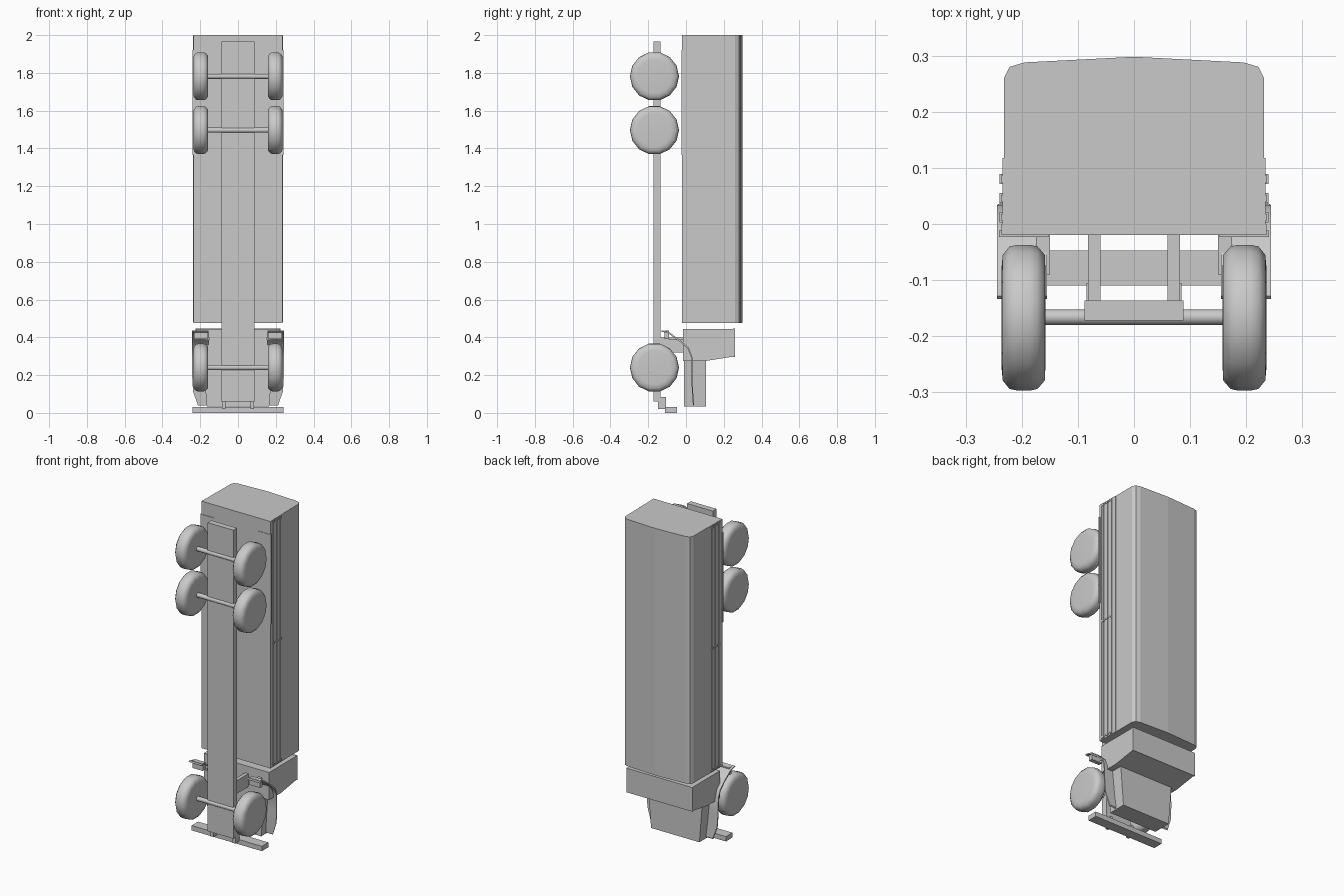
import bpy, bmesh, math

if "Cube" in bpy.data.objects:
    bpy.data.objects.remove(bpy.data.objects["Cube"])

grey = bpy.data.materials.new("plain_grey")
grey.diffuse_color = (0.588, 0.588, 0.588, 1)
grey.use_nodes = True
grey.node_tree.nodes["Principled BSDF"].inputs["Base Color"].default_value = grey.diffuse_color


def make(name, bm):
    bmesh.ops.recalc_face_normals(bm, faces=bm.faces)
    me = bpy.data.meshes.new(name)
    bm.to_mesh(me)
    bm.free()
    me.materials.append(grey)
    ob = bpy.data.objects.new(name, me)
    bpy.context.collection.objects.link(ob)
    return ob


def loft(name, rings):
    """Closed solid through rings of equal point count."""
    bm = bmesh.new()
    vs = [[bm.verts.new(p) for p in r] for r in rings]
    n = len(rings[0])
    for a, b in zip(vs, vs[1:]):
        for i in range(n):
            bm.faces.new((a[i], a[(i + 1) % n], b[(i + 1) % n], b[i]))
    bm.faces.new(vs[0])
    bm.faces.new(vs[-1])
    return make(name, bm)


def box(name, x, y, z):
    return loft(name, [[(x[0], y[0], k), (x[1], y[0], k), (x[1], y[1], k), (x[0], y[1], k)] for k in z])


def pair(name, x, y, z):
    for s, side in ((1, "right"), (-1, "left")):
        box(f"{name}_{side}", sorted((s * x[0], s * x[1])), y, z)


def lathe(name, profile, centre, sides):
    """Solid of revolution about the x axis; profile holds (x, radius)."""
    y, z = centre
    ob = loft(name, [[(x, y + r * math.cos(2 * math.pi * i / sides), z + r * math.sin(2 * math.pi * i / sides))
                      for i in range(sides)] for x, r in profile])
    return ob


def smooth(ob, angle):
    bpy.ops.object.select_all(action='DESELECT')
    ob.select_set(True)
    bpy.context.view_layer.objects.active = ob
    bpy.ops.object.shade_smooth_by_angle(angle=math.radians(angle))


# Chassis and bumper
box("chassis_frame", (-0.088, 0.088), (-0.172, -0.136), (0.06, 1.965))
box("bumper", (-0.24, 0.24), (-0.11, -0.047), (0, 0.03))
pair("bumper_bracket", (0.065, 0.085), (-0.148, -0.105), (0.02, 0.085))
pair("cab_mount", (0.06, 0.082), (-0.14, 0.0), (0.32, 0.40))

# Axles and wheels
for k, z in enumerate((0.24, 1.497, 1.782)):
    smooth(lathe(f"axle_{k}", [(-0.19, 0.014), (0.19, 0.014)], (-0.166, z), 10), 50)
    for s, side in ((1, "right"), (-1, "left")):
        prof = [(0.158, 0.09), (0.159, 0.112), (0.172, 0.127), (0.186, 0.13),
                (0.207, 0.13), (0.222, 0.127), (0.234, 0.112), (0.236, 0.09)]
        smooth(lathe(f"wheel_{k}_{side}", [(s * x, r) for x, r in prof], (-0.167, z), 14), 80)

# Cargo body: floor, lower boards, pitched cover
box("cargo_floor", (-0.236, 0.236), (-0.02, 0.0), (0.475, 2.0))
box("cargo_boards", (-0.234, 0.234), (0.0, 0.118), (0.475, 2.0))
half = [(0.232, 0.118), (0.232, 0.26), (0.222, 0.28), (0.195, 0.288)]
outline = half + [(0, 0.298)] + [(-x, y) for x, y in reversed(half)]
loft("cargo_cover", [[(x, y, z) for x, y in outline] for z in (0.475, 2.0)])

# Side rails with clips
for k, y in enumerate((0.012, 0.046, 0.08)):
    pair(f"side_rail_{k}", (0.232, 0.237), (y - 0.006, y + 0.006), (0.48, 1.998))
    for j, z in enumerate((0.488, 1.238, 1.988)):
        pair(f"rail_clip_{k}_{j}", (0.234, 0.2395), (y - 0.009, y + 0.009), (z - 0.006, z + 0.006))

# Rear mudguard plates
pair("rear_mudguard", (0.152, 0.241), (-0.023, -0.012), (1.365, 1.92))

# Cab and hood
side = [(-0.015, 0.275), (0.105, 0.275), (0.25, 0.298), (0.25, 0.445), (-0.015, 0.445)]
loft("cab", [[(x, y, z) for y, z in side] for x in (-0.223, 0.223)])
box("cab_roof", (-0.226, 0.226), (0.25, 0.26), (0.297, 0.446))
loft("hood", [[(-w, -0.01, z), (w, -0.01, z), (w, 0.105, z), (-w, 0.105, z)]
              for w, z in ((0.165, 0.033), (0.185, 0.28))])

# Curved front fenders: thin sheets swept over the front wheels (y, z, outer x)
path = [(-0.128, 0.437, 0.244), (-0.09, 0.428, 0.244), (-0.03, 0.385, 0.244), (0.015, 0.345, 0.244),
        (0.033, 0.30, 0.244), (0.035, 0.20, 0.243), (0.037, 0.12, 0.238), (0.043, 0.045, 0.212)]
for s, name in ((1, "right"), (-1, "left")):
    rings = []
    for y, z, w in path:
        rings.append([(s * 0.155, y, z), (s * w, y, z),
                      (s * w, y - 0.006, z - 0.006), (s * 0.155, y - 0.006, z - 0.006)])
    smooth(loft(f"front_fender_{name}", rings), 30)

# Cab steps
pair("cab_step", (0.16, 0.232), (-0.115, -0.09), (0.39, 0.435))
pair("step_bracket", (0.15, 0.175), (-0.09, -0.015), (0.385, 0.40))
